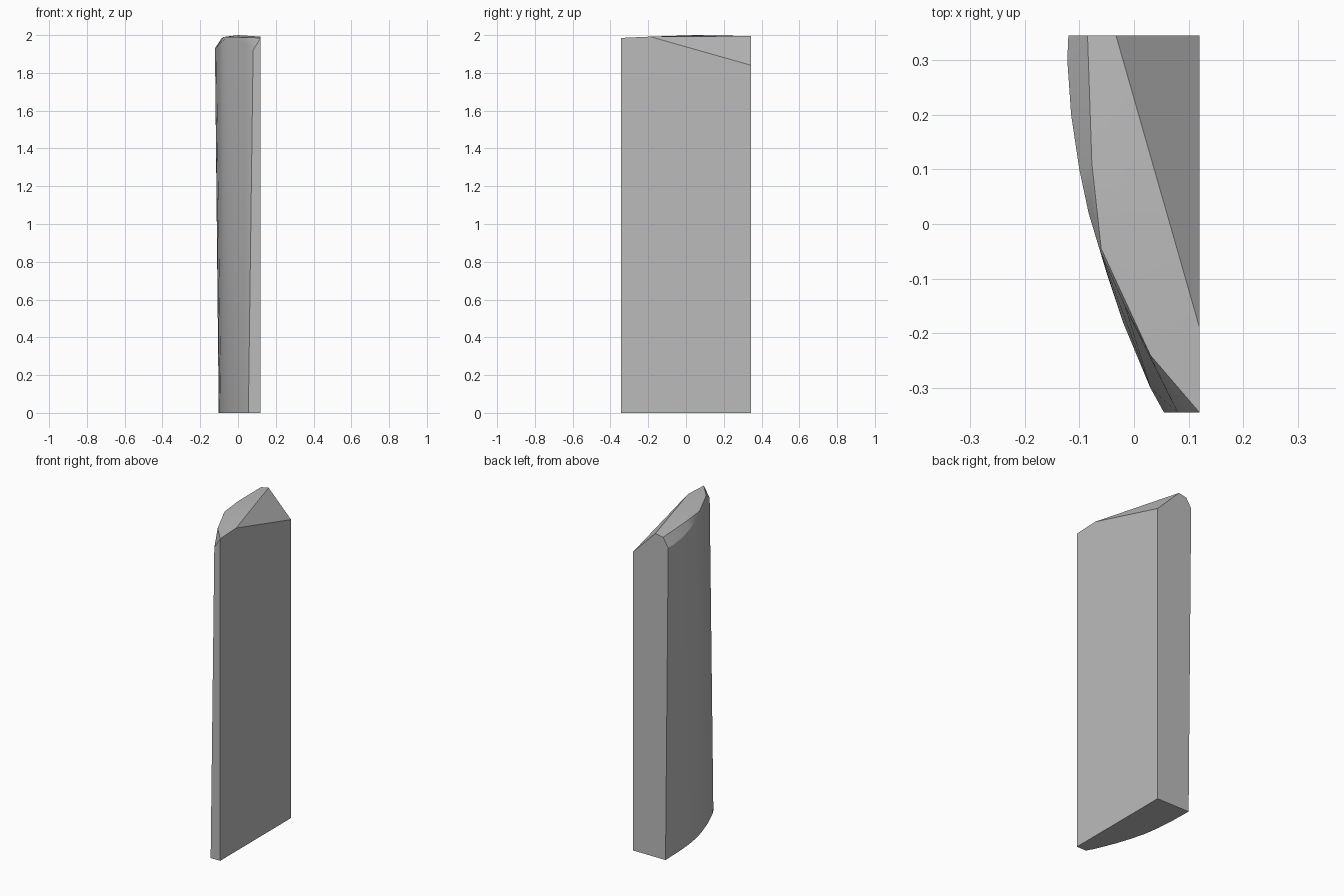
import bpy
import bmesh
import math

cube = bpy.data.objects.get("Cube")
if cube:
    bpy.data.objects.remove(cube, do_unlink=True)

# Plain grey material
grey = bpy.data.materials.new("plain grey")
grey.use_nodes = True
colour = (0.5, 0.5, 0.5, 1)
grey.diffuse_color = colour
grey.node_tree.nodes["Principled BSDF"].inputs["Base Color"].default_value = colour

SIDE = 0.12    # flat right face
END = 0.345    # flat front and back faces

# Curved outline of the foot
foot = [(SIDE, -END), (0.055, -END), (0.03, -0.3), (-0.02, -0.18), (-0.05, -0.09),
        (-0.075, 0), (-0.09, 0.1), (-0.098, 0.2), (-0.102, END), (SIDE, END)]

# Rim where the curved wall meets the worn upper edge
rim = [(0.08, -END, 1.92), (0.042, -0.27, 1.955), (-0.017, -0.15, 1.972),
       (-0.062, -0.05, 1.98), (-0.083, 0.02, 1.965), (-0.1, 0.1, 1.95),
       (-0.115, 0.2, 1.935), (-0.122, 0.3, 1.93), (-0.12, END, 1.93)]

# Cap outline, and the low corner of its sloping cut
cap = [(SIDE, -END, 1.985), (0.03, -0.24, 1.988), (-0.06, -0.045, 1.99),
       (-0.077, 0.11, 1.99), (-0.085, END, 1.985), (-0.033, END, 1.995),
       (SIDE, -0.19, 1.992), (0.0, 0.05, 2.0)]
low_corner = (SIDE, END, 1.84)

# The block is the tight skin around these outlines
bm = bmesh.new()
for point in [(x, y, 0) for x, y in foot] + rim + cap + [low_corner]:
    bm.verts.new(point)
hull = bmesh.ops.convex_hull(bm, input=bm.verts)
spare = {v for v in hull["geom_interior"] + hull["geom_unused"]
         if isinstance(v, bmesh.types.BMVert) and not v.link_faces}
bmesh.ops.delete(bm, geom=list(spare), context="VERTS")
bmesh.ops.dissolve_limit(bm, angle_limit=math.radians(1),
                         verts=bm.verts, edges=bm.edges)
bmesh.ops.recalc_face_normals(bm, faces=bm.faces)

mesh = bpy.data.meshes.new("stone_slab")
bm.to_mesh(mesh)
bm.free()
mesh.materials.append(grey)
slab = bpy.data.objects.new("stone_slab", mesh)
bpy.context.collection.objects.link(slab)

# Smooth the curved wall, keep the cut edges crisp
bpy.context.view_layer.objects.active = slab
slab.select_set(True)
bpy.ops.object.shade_smooth_by_angle(angle=math.radians(20))
